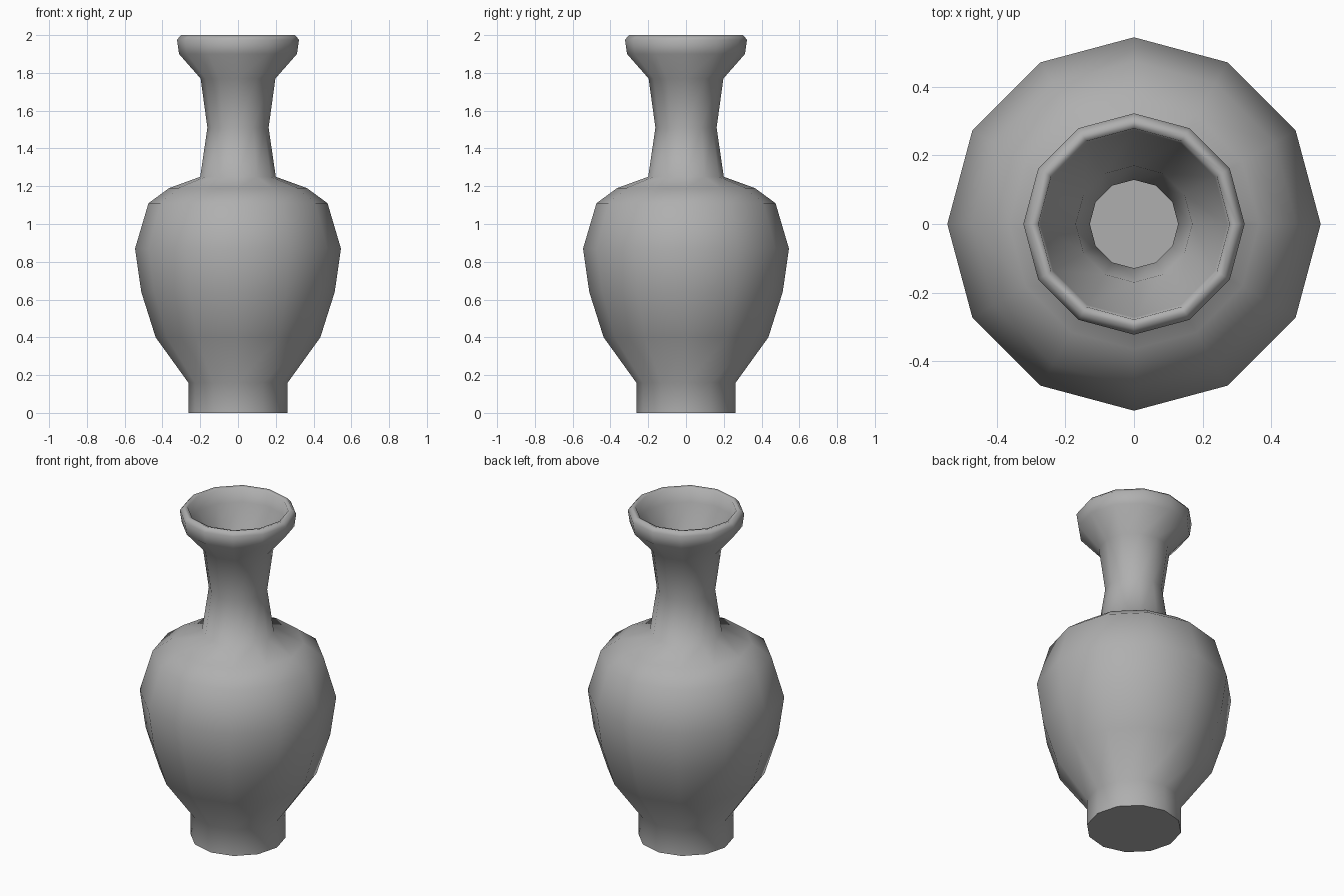
import bpy, bmesh, math

cube = bpy.data.objects.get("Cube")
if cube:
    bpy.data.objects.remove(cube, do_unlink=True)

SIDES = 12

# Plain glaze
COLOUR = (0.43, 0.43, 0.43, 1)
grey = bpy.data.materials.new("plain_grey")
grey.use_nodes = True
grey.diffuse_color = COLOUR
grey.node_tree.nodes["Principled BSDF"].inputs["Base Color"].default_value = COLOUR

# Profile as (radius, height): outside from foot to lip, then inside down to the floor
outside = [(0.263, 0), (0.263, 0.16), (0.436, 0.40), (0.512, 0.64), (0.545, 0.87),
           (0.474, 1.11), (0.365, 1.19), (0.2, 1.25), (0.162, 1.51), (0.198, 1.77),
           (0.312, 1.9), (0.323, 1.975), (0.302, 2.0)]
inside = [(0.279, 1.994), (0.273, 1.91), (0.17, 1.78), (0.129, 1.51), (0.165, 1.23),
          (0.345, 1.16), (0.44, 1.09), (0.51, 0.87), (0.477, 0.64), (0.405, 0.41),
          (0.23, 0.17), (0.23, 0.04)]

# Turn the profile around the vertical axis
bm = bmesh.new()
rings = []
for radius, height in outside + inside:
    ring = []
    for i in range(SIDES):
        a = math.tau * i / SIDES
        ring.append(bm.verts.new((radius * math.cos(a), radius * math.sin(a), height)))
    rings.append(ring)
for low, high in zip(rings, rings[1:]):
    for i in range(SIDES):
        j = (i + 1) % SIDES
        bm.faces.new((low[i], low[j], high[j], high[i]))

# Foot underside and inner floor
bm.faces.new(rings[0][::-1])
bm.faces.new(rings[-1])
bmesh.ops.recalc_face_normals(bm, faces=bm.faces)

mesh = bpy.data.meshes.new("vase")
bm.to_mesh(mesh)
bm.free()
mesh.materials.append(grey)
vase = bpy.data.objects.new("vase", mesh)
bpy.context.collection.objects.link(vase)

# Smooth walls and lip with crisp foot and floor edges
bpy.ops.object.select_all(action="DESELECT")
vase.select_set(True)
bpy.context.view_layer.objects.active = vase
bpy.ops.object.shade_smooth_by_angle(angle=math.radians(85))
